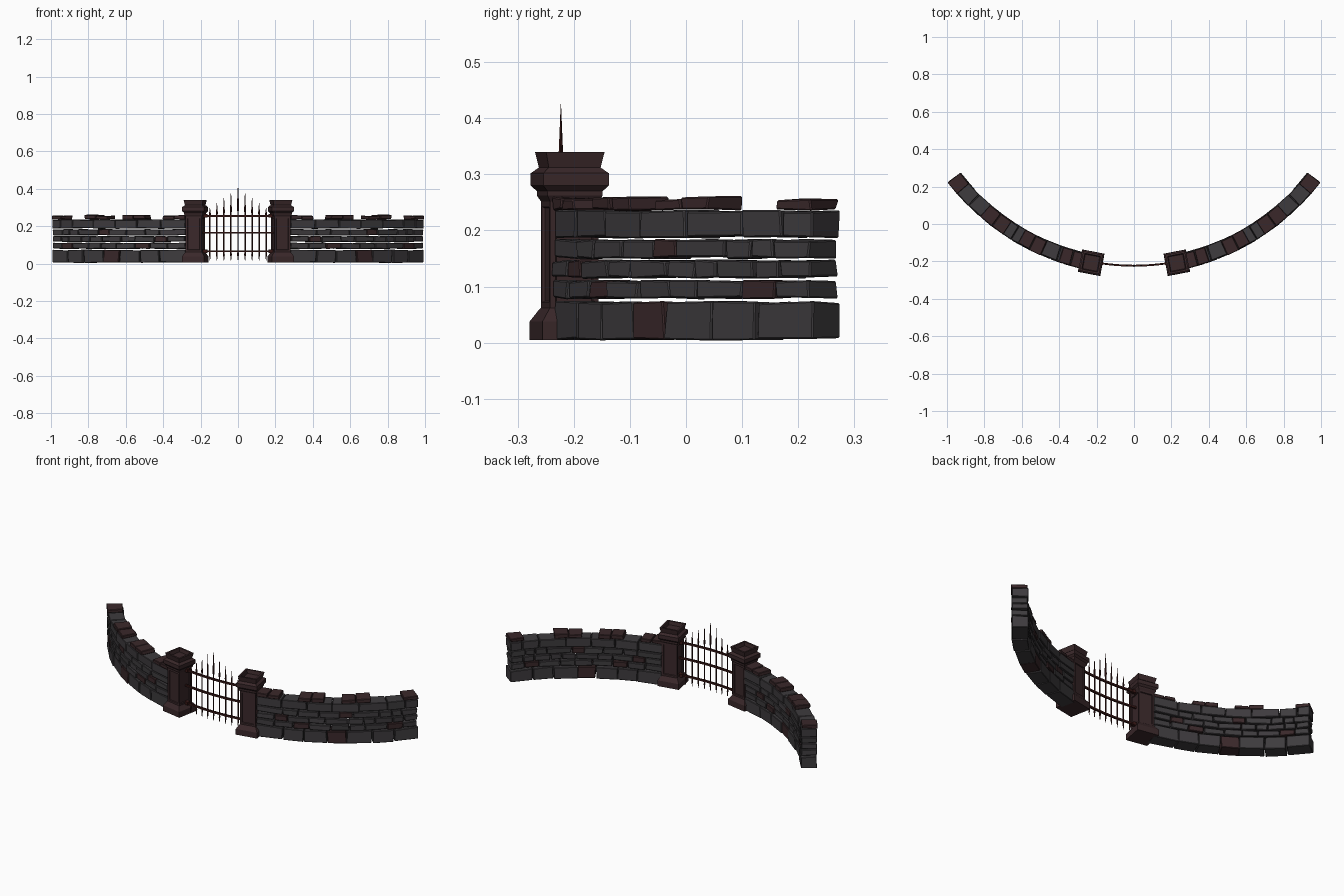
import bpy, bmesh, math, random
from mathutils import Matrix, Vector

if "Cube" in bpy.data.objects:
    bpy.data.objects.remove(bpy.data.objects["Cube"])

random.seed(4)
YC = 0.982            # centre of the arc that the whole wall follows
R_IN, R_OUT = 1.168, 1.25


def material(name, rgb):
    m = bpy.data.materials.new(name)
    m.diffuse_color = (*rgb, 1)
    m.use_nodes = True
    m.node_tree.nodes["Principled BSDF"].inputs["Base Color"].default_value = m.diffuse_color
    return m


GREY = material("grey stone", (0.048, 0.044, 0.048))
BROWN = material("brown stone", (0.042, 0.021, 0.023))
IRON = material("rusty iron", (0.04, 0.009, 0.008))


def arc(deg, r, z):
    t = math.radians(deg)
    return Vector((r * math.sin(t), YC - r * math.cos(t), z))


def finish(name, bm, mats, mirror=False):
    bmesh.ops.recalc_face_normals(bm, faces=bm.faces)
    me = bpy.data.meshes.new(name)
    bm.to_mesh(me)
    bm.free()
    for m in mats:
        me.materials.append(m)
    ob = bpy.data.objects.new(name, me)
    bpy.context.collection.objects.link(ob)
    if mirror:
        ob.modifiers.new("mirror", 'MIRROR').use_mirror_merge = False
    return ob


def loft(bm, rings):
    """Skin a list of equal-length point rings and cap both ends."""
    vs = [[bm.verts.new(p) for p in ring] for ring in rings]
    n = len(vs[0])
    sides = [[bm.faces.new((a[i], a[(i + 1) % n], b[(i + 1) % n], b[i]))
              for i in range(n)] for a, b in zip(vs, vs[1:])]
    bm.faces.new(vs[0][::-1])
    return sides, bm.faces.new(vs[-1])


def stone(bm, a0, a1, z0, z1, brown, j=0.003):
    """One rough, chamfered block between two angles of the arc."""
    tmp = bmesh.new()
    dr = random.uniform(-j, j)
    rings = []
    for z in (z0, z1):
        ring = []
        for a, r in ((a0, R_OUT), (a1, R_OUT), (a1, R_IN), (a0, R_IN)):
            ring.append(arc(a + random.uniform(-.15, .15), r + dr + random.uniform(-j, j) * .6,
                            z + random.uniform(-j, j) * .8))
        rings.append(ring)
    loft(tmp, rings)
    bmesh.ops.recalc_face_normals(tmp, faces=tmp.faces)
    bmesh.ops.bevel(tmp, geom=tmp.edges[:], offset=0.0025, segments=1, affect='EDGES')
    for f in tmp.faces:
        f.material_index = int(brown)
    me = bpy.data.meshes.new("tmp")
    tmp.to_mesh(me)
    tmp.free()
    bm.from_mesh(me)
    bpy.data.meshes.remove(me)


# Wall courses: bottom, top, joint angles, angles at which a block is brown
courses = [
    (0.006, 0.072, (13, 19.7, 24.9, 30.5, 35.2, 41.4, 46.7, 52.7), (33,)),
    (0.079, 0.110, (13, 17.6, 22.3, 26.2, 31.4, 35.9, 39.7, 45.1, 48.9, 52.5), (24, 47)),
    (0.116, 0.146, (13, 17.6, 20.9, 26.2, 30, 35.6, 39.3, 42.1, 46.4, 49.2, 52.5), (19,)),
    (0.151, 0.183, (13, 19.7, 23.4, 28.6, 33.5, 36.7, 43.1, 46.1, 48.6, 52.5), (35,)),
    (0.188, 0.235, (13, 19.4, 25.6, 31.7, 38.2, 45.1, 49.5, 52.7), ()),
]
for k, (z0, z1, joints, browns) in enumerate(courses):
    bm = bmesh.new()
    for a, b in zip(joints, joints[1:]):
        stone(bm, a + .08, b - .08, z0, z1, any(a < t < b for t in browns))
    finish(f"wall_course_{k + 1}", bm, (GREY, BROWN), True)

# Coping stones in pairs, like low battlements
bm = bmesh.new()
for a, b in ((13, 15.9), (16, 18.8), (23.4, 26.6), (26.7, 29.8), (34, 37.5), (37.6, 41), (49, 52.6)):
    h = random.uniform(-.003, .003)
    stone(bm, a, b, 0.237, 0.258 + h, True)
finish("coping_stones", bm, (GREY, BROWN), True)

# Gate pillars: square profile (half width, height), sunk panels, hollow top
bm = bmesh.new()
profile = ((.061, .005), (.061, .038), (.046, .06), (.044, .062), (.044, .252), (.05, .262),
           (.05, .27), (.0595, .28), (.0595, .302), (.047, .312), (.053, .34))
square = ((-1, -1), (1, -1), (1, 1), (-1, 1))
sides, top = loft(bm, [[(x * w, y * w, z) for x, y in square] for w, z in profile])
bmesh.ops.recalc_face_normals(bm, faces=bm.faces)
bmesh.ops.inset_individual(bm, faces=sides[3], thickness=0.014)
bmesh.ops.inset_individual(bm, faces=sides[3], thickness=0.003, depth=-0.005)
bmesh.ops.inset_individual(bm, faces=[top], thickness=0.014)
bmesh.ops.inset_individual(bm, faces=[top], thickness=0.006, depth=-0.02)
bmesh.ops.transform(bm, verts=bm.verts, matrix=Matrix.Translation(arc(10.9, 1.211, 0))
                    @ Matrix.Rotation(math.radians(10.9), 4, 'Z'))
finish("gate_pillars", bm, (BROWN,), True)

# Gate pickets: pointed at both ends, tallest in the middle
R_GATE = 1.205
bm = bmesh.new()
for i in range(-4, 5):
    ang = i * 1.79
    tip = (.425, .39, .36, .33, .302)[abs(i)]
    base = .26 + (tip - .3) * .25
    w = .0065 if i == 0 else .005
    prof = ((.0008, .015), (.0045, .045), (.004, .06), (.004, base - .01), (w, base + .005),
            (w * .55, (base + tip) / 2), (.0004, tip))
    c = arc(ang, R_GATE, 0)
    loft(bm, [[c + Vector((r * math.cos(t * math.pi / 3), r * math.sin(t * math.pi / 3), z))
               for t in range(6)] for r, z in prof])
finish("gate_pickets", bm, (IRON,))

# Gate rails: square bars bent along the arc
bm = bmesh.new()
for z in (.066, .165, .255):
    loft(bm, [[arc(a, R_GATE + dr, z + dz) for dr, dz in
               ((-.005, -.005), (.005, -.005), (.005, .005), (-.005, .005))]
              for a in [-9 + 1.5 * n for n in range(13)]])
finish("gate_rails", bm, (IRON,))

# Hinge collars where the rails meet the pillars
bm = bmesh.new()
for z in (.066, .255):
    loft(bm, [[arc(a, R_GATE + dr, z + dz) for dr, dz in
               ((-.009, -.009), (.009, -.009), (.009, .009), (-.009, .009))]
              for a in (7.9, 9.2)])
finish("gate_hinges", bm, (IRON,), True)
